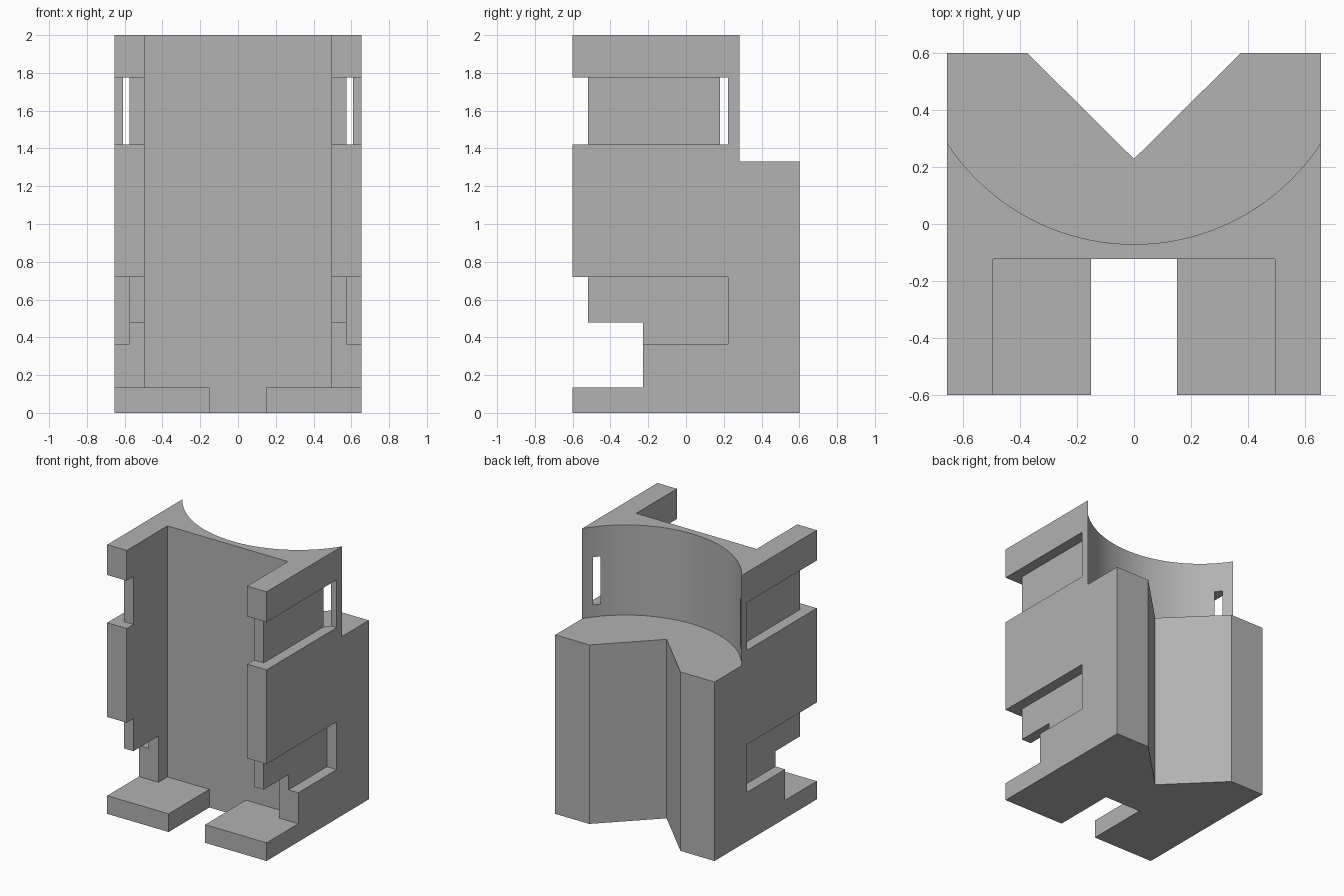
import bpy
import bmesh
from math import cos, sin, tau

cube = bpy.data.objects.get("Cube")
if cube:
    bpy.data.objects.remove(cube)

# Overall sizes
HALF_W, HALF_D, HEIGHT = 0.655, 0.6, 2.0
INNER_W, GROOVE_W = 0.495, 0.575
SILL = 0.135
OVER = 0.1  # cutter overshoot

grey = bpy.data.materials.new("plain grey")
grey.use_nodes = True
colour = (0.445, 0.445, 0.445, 1)
grey.diffuse_color = colour
grey.node_tree.nodes["Principled BSDF"].inputs["Base Color"].default_value = colour


def prism(name, outline, z0, z1):
    """Extrude a flat outline between two heights."""
    bm = bmesh.new()
    face = bm.faces.new([bm.verts.new((x, y, z0)) for x, y in outline])
    top = bmesh.ops.extrude_face_region(bm, geom=[face])["geom"]
    verts = [v for v in top if isinstance(v, bmesh.types.BMVert)]
    bmesh.ops.translate(bm, verts=verts, vec=(0, 0, z1 - z0))
    bmesh.ops.recalc_face_normals(bm, faces=bm.faces)
    mesh = bpy.data.meshes.new(name)
    bm.to_mesh(mesh)
    bm.free()
    mesh.materials.append(grey)
    obj = bpy.data.objects.new(name, mesh)
    bpy.context.scene.collection.objects.link(obj)
    return obj


def rect(x0, x1, y0, y1):
    return [(x0, y0), (x1, y0), (x1, y1), (x0, y1)]


def cut(target, name, outline, z0, z1):
    """Subtract an extruded outline from the target."""
    cutter = prism(name, outline, z0, z1)
    cutter.hide_render = True
    mod = target.modifiers.new(name, "BOOLEAN")
    mod.operation = "DIFFERENCE"
    mod.solver = "EXACT"
    mod.object = cutter
    bpy.context.view_layer.objects.active = target
    bpy.ops.object.modifier_apply(modifier=mod.name)
    bpy.data.objects.remove(cutter)


# Main block with the V notch down its back
notch = [(HALF_W, HALF_D), (0.375, HALF_D), (0, 0.228), (-0.375, HALF_D), (-HALF_W, HALF_D)]
body = prism("body", [(-HALF_W, -HALF_D), (HALF_W, -HALF_D)] + notch, 0, HEIGHT)

# Front channel above the feet, and the gap between the feet
FRONT = -HALF_D - OVER
cut(body, "channel", rect(-INNER_W, INNER_W, FRONT, -0.122), SILL, HEIGHT + OVER)
cut(body, "foot_gap", rect(-0.15, 0.15, FRONT, -0.122), -OVER, SILL + OVER)

# Round saddle in the upper back
RADIUS, CENTRE = 0.782, 0.711
circle = [(RADIUS * cos(tau * i / 128), CENTRE + RADIUS * sin(tau * i / 128)) for i in range(128)]
cut(body, "saddle", circle, 1.33, HEIGHT + OVER)

# Strap grooves and ankle openings on both sides
for side in (-1, 1):
    outer = side * (HALF_W + OVER)
    for z0, z1 in ((1.42, 1.775), (0.365, 0.72)):
        strap = [(outer, FRONT), (outer, 0.222), (side * GROOVE_W, 0.222),
                 (side * GROOVE_W, -0.52), (side * (INNER_W - OVER), -0.52),
                 (side * (INNER_W - OVER), FRONT)]
        cut(body, "strap_groove", strap, z0, z1)
    opening = rect(side * (INNER_W - OVER), outer, FRONT, -0.228)
    cut(body, "ankle_opening", opening, SILL, 0.478)

# Smooth the saddle, keep every corner sharp
bpy.ops.object.select_all(action="DESELECT")
body.select_set(True)
bpy.context.view_layer.objects.active = body
bpy.ops.object.shade_smooth_by_angle(angle=0.5)
